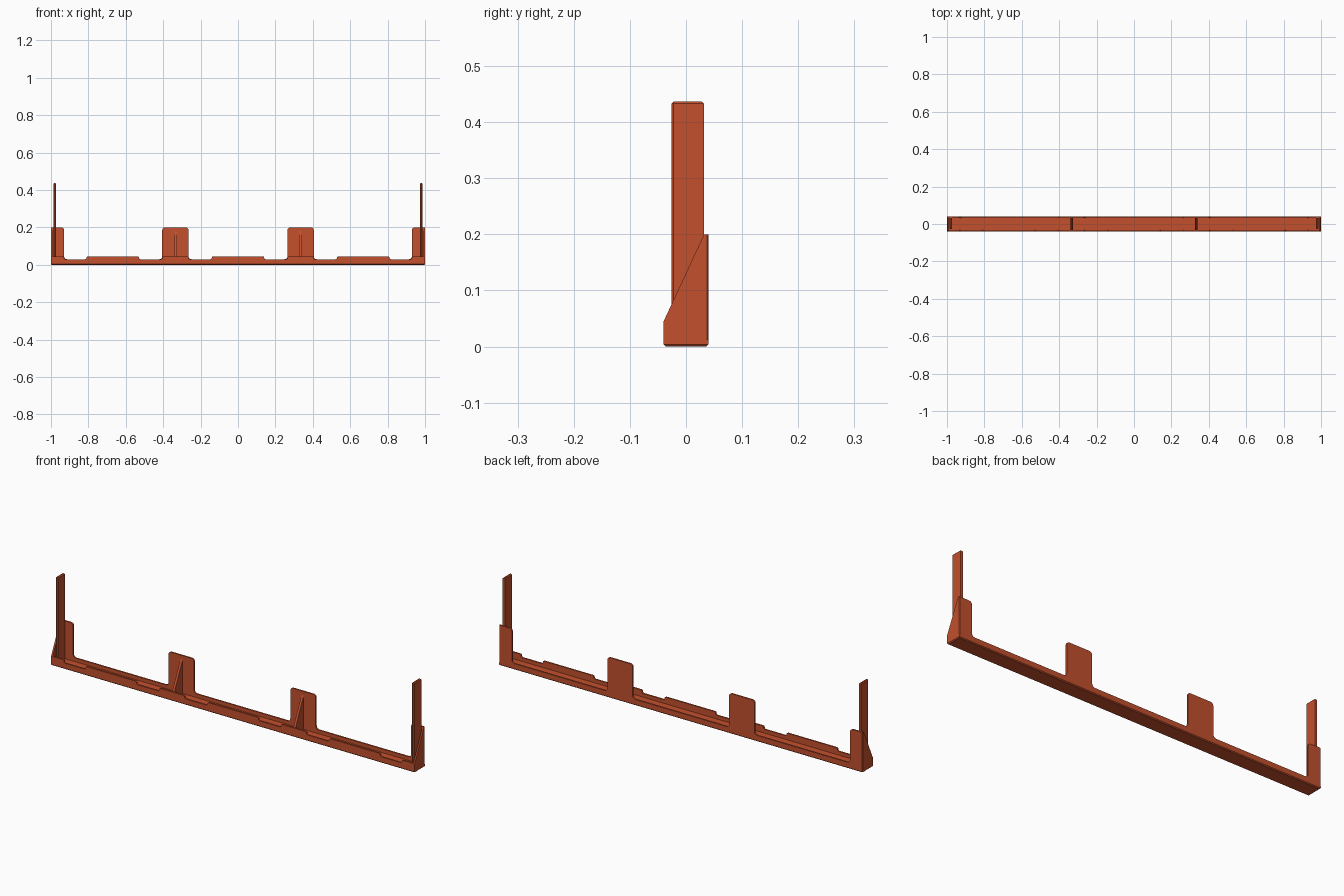
import bpy, bmesh, math
from mathutils import Vector

if "Cube" in bpy.data.objects:
    bpy.data.objects.remove(bpy.data.objects["Cube"])

paint = bpy.data.materials.new("burnt_orange")
paint.diffuse_color = (0.54, 0.08, 0.026, 1)
paint.use_nodes = True
paint.node_tree.nodes["Principled BSDF"].inputs["Base Color"].default_value = paint.diffuse_color

WALL = 0.008     # thickness of walls and ribs
FLOOR = 0.012    # thickness of the tray floor
HALF = 0.04      # half depth of the tray


def rounded(points, steps=4):
    """Turn (u, v, radius) corners into a polygon with rounded corners."""
    out = []
    n = len(points)
    for i, (u, v, r) in enumerate(points):
        p = Vector((u, v))
        if r == 0:
            out.append(p)
            continue
        a = p + (Vector(points[i - 1][:2]) - p).normalized() * r
        b = p + (Vector(points[(i + 1) % n][:2]) - p).normalized() * r
        c = a + b - p
        for k in range(steps + 1):
            t = k / steps * math.pi / 2
            out.append(c + (a - c) * math.cos(t) + (b - c) * math.sin(t))
    return out


def extrude(name, outline, axis, start, end, bevel=0, pick=None):
    """Extrude a 2D outline along x (outline in y,z) or along y (outline in x,z)."""
    bm = bmesh.new()

    def place(p, d):
        return (d, p[0], p[1]) if axis == "x" else (p[0], d, p[1])

    face = bm.faces.new([bm.verts.new(place(p, start)) for p in outline])
    moved = bmesh.ops.extrude_face_region(bm, geom=[face])["geom"]
    step = Vector(place((0, 0), end - start))
    bmesh.ops.translate(bm, vec=step, verts=[g for g in moved if isinstance(g, bmesh.types.BMVert)])
    bmesh.ops.recalc_face_normals(bm, faces=bm.faces)
    if bevel:
        edges = [e for e in bm.edges if pick(e.verts[0].co, e.verts[1].co)]
        bmesh.ops.bevel(bm, geom=edges, offset=bevel, segments=1, affect="EDGES", profile=0.5)
    mesh = bpy.data.meshes.new(name)
    bm.to_mesh(mesh)
    bm.free()
    mesh.materials.append(paint)
    obj = bpy.data.objects.new(name, mesh)
    bpy.context.collection.objects.link(obj)
    return obj


def box(u0, u1, v0, v1):
    return [(u0, v0), (u1, v0), (u1, v1), (u0, v1)]


def stepped_outline(raised, low, high, fillet, corner):
    """Strip along x that rises from low to high over each raised span."""
    pts = [(-1, FLOOR, 0)]
    for a, b in raised:
        if a > -1:
            pts += [(a, low, fillet), (a, high, corner)]
        else:
            pts.append((-1, high, 0))
        if b < 1:
            pts += [(b, high, corner), (b, low, fillet)]
        else:
            pts.append((1, high, 0))
    pts.append((1, FLOOR, 0))
    return rounded(pts)


# Tray floor with chamfered underside
extrude("tray_floor", box(-HALF, HALF, 0, FLOOR), "x", -1, 1, 0.004,
        lambda a, b: a.z < 0.001 and b.z < 0.001)

# Front lip with finger scoops
tabs = [(-1, -0.93), (-0.405, -0.265), (0.265, 0.405), (0.93, 1)]
lips = sorted(tabs + [(-0.81, -0.53), (-0.14, 0.14), (0.53, 0.81)])
extrude("front_lip", stepped_outline(lips, 0.03, 0.045, 0.008, 0.006), "y",
        -HALF, -HALF + WALL)

# Back wall with four upright tabs
extrude("back_wall", stepped_outline(tabs, 0.03, 0.2, 0.016, 0.014), "y",
        HALF - WALL, HALF, 0.003,
        lambda a, b: min(a.y, b.y) > HALF - 0.001 and abs(a.x) > 0.999
        and abs(b.x) > 0.999 and a.x * b.x > 0)

inner = HALF - WALL
for side, label in ((-1, "left"), (1, "right")):
    # Sloped end cheek
    extrude(label + "_end_cheek",
            [(-HALF + WALL, FLOOR), (inner, FLOOR), (inner, 0.2), (-HALF + WALL, 0.062)],
            "x", side * (1 - WALL), side)
    extrude(label + "_cheek_toe",
            [(-HALF, 0.045), (-HALF + WALL, 0.045), (-HALF + WALL, 0.062)],
            "x", side * (1 - WALL), side)
    # Tall end post with chamfered rim
    extrude(label + "_post", box(-0.026, inner, FLOOR, 0.437), "x",
            side * 0.973, side * 0.986, 0.004,
            lambda a, b: (a.z > 0.43 and b.z > 0.43) or (a.y < -0.02 and b.y < -0.02))
    # Triangular rib behind the middle tab
    extrude(label + "_rib",
            [(-inner, FLOOR), (inner, FLOOR), (inner, 0.18), (-inner, 0.045)],
            "x", side * 0.333 - 0.006, side * 0.333 + 0.006)
